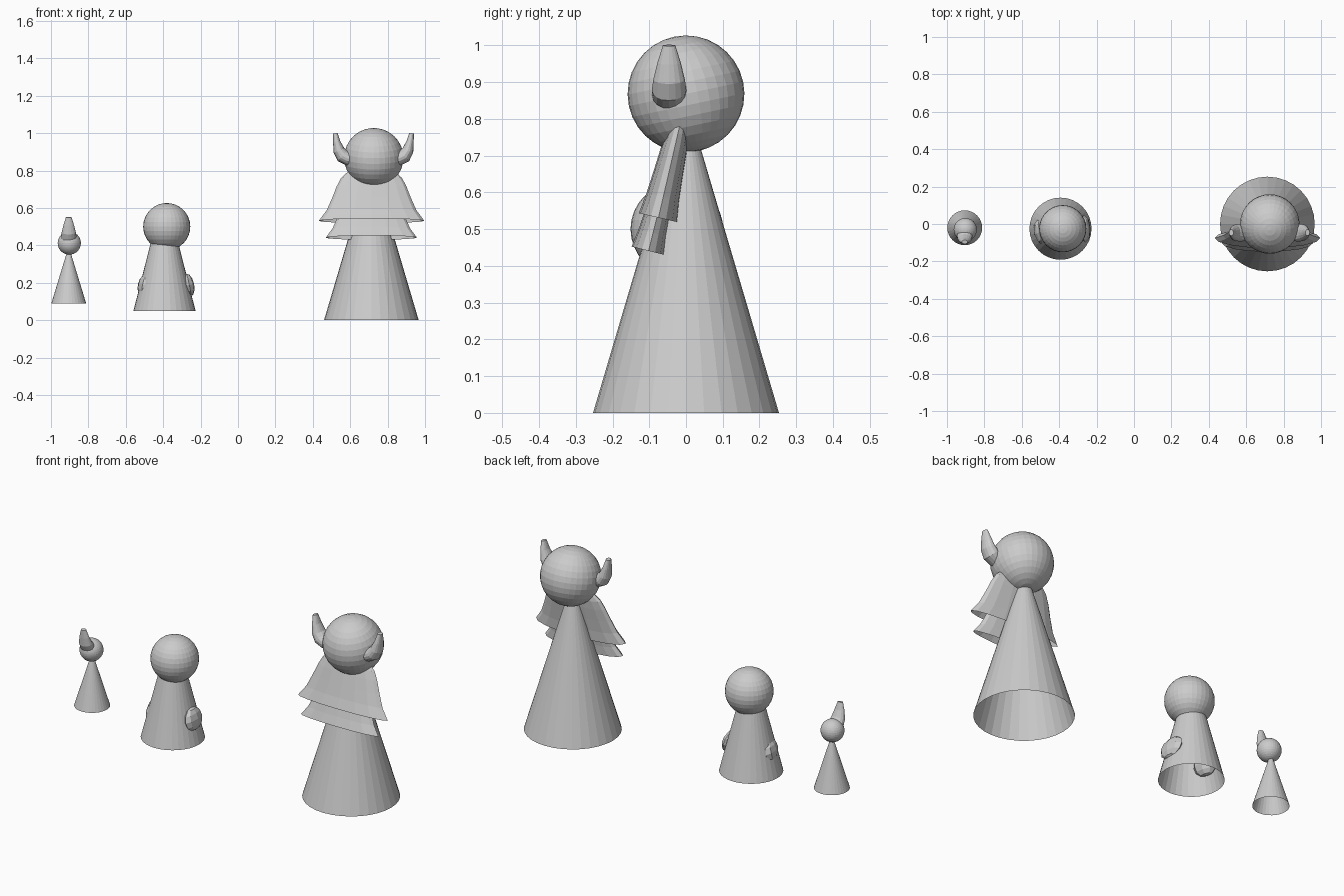
import bpy, bmesh
from math import sin, cos, pi, radians
from mathutils import Vector, Matrix

if "Cube" in bpy.data.objects:
    bpy.data.objects.remove(bpy.data.objects["Cube"])


def finish(name, bm):
    bmesh.ops.recalc_face_normals(bm, faces=bm.faces)
    me = bpy.data.meshes.new(name)
    bm.to_mesh(me)
    bm.free()
    ob = bpy.data.objects.new(name, me)
    bpy.context.collection.objects.link(ob)
    return ob


def loft(name, rings, cap_end=False):
    """Skin a list of equal-length point rings."""
    bm = bmesh.new()
    loops = [[bm.verts.new(p) for p in ring] for ring in rings]
    n = len(loops[0])
    for a, b in zip(loops, loops[1:]):
        for i in range(n):
            j = (i + 1) % n
            bm.faces.new((a[i], a[j], b[j], b[i]))
    if cap_end:
        bm.faces.new(loops[-1])
    bmesh.ops.remove_doubles(bm, verts=bm.verts, dist=1e-5)
    return finish(name, bm)


def cone(name, x, y, z0, z1, r0, r1):
    """Open-bottomed robe."""
    bm = bmesh.new()
    bmesh.ops.create_cone(bm, cap_ends=False, segments=32, radius1=r0, radius2=r1,
                          depth=z1 - z0,
                          matrix=Matrix.Translation((x, y, (z0 + z1) / 2)))
    bmesh.ops.remove_doubles(bm, verts=bm.verts, dist=1e-5)
    return finish(name, bm)


def ball(name, loc, size, rot=(0, 0, 0), u=32, v=16):
    bm = bmesh.new()
    bmesh.ops.create_uvsphere(bm, u_segments=u, v_segments=v, radius=1)
    ob = finish(name, bm)
    ob.location, ob.scale, ob.rotation_euler = loc, size, rot
    return ob


# Bent horn section: outward distance, height, in-plane radius, side radius
HORN = [(0.09, -0.012, 0.036, 0.044), (0.137, -0.008, 0.037, 0.046),
        (0.165, 0.006, 0.038, 0.047), (0.184, 0.035, 0.031, 0.043),
        (0.196, 0.08, 0.020, 0.032), (0.204, 0.128, 0.012, 0.017)]


def horn(name, origin, out, scale=1.0):
    out, up = Vector(out).normalized(), Vector((0, 0, 1))
    side = out.cross(up)
    pts = [out * d + up * h for d, h, _, _ in HORN]
    rings = []
    for k, (_, _, rn, rs) in enumerate(HORN):
        t = (pts[min(k + 1, len(pts) - 1)] - pts[max(k - 1, 0)]).normalized()
        nrm = t.cross(side)
        rings.append([Vector(origin) + scale * (pts[k] + nrm * rn * cos(a) + side * rs * sin(a))
                      for a in (2 * pi * i / 16 for i in range(16))])
    return loft(name, rings, True)


def cape(name, bottom, profile, flat, tilt):
    """Flattened open bell; profile = (height above rim, half width)."""
    rot = Matrix.Rotation(tilt, 4, 'X')
    rings = [[Vector(bottom) + rot @ Vector((r * cos(a), r * flat * sin(a), h))
              for a in (2 * pi * i / 16 for i in range(16))] for h, r in profile]
    return loft(name, rings)


# Small figure
cone("small_robe", -0.905, -0.02, 0.09, 0.395, 0.093, 0)
ball("small_head", (-0.902, -0.03, 0.412), (0.062,) * 3)
horn("small_snout", (-0.905, 0.083, 0.438), (0, -1, 0), 0.88)

# Middle figure
cone("middle_robe", -0.393, -0.025, 0.05, 0.46, 0.166, 0.062)
ball("middle_head", (-0.381, -0.025, 0.5), (0.126,) * 3)
ball("middle_hand_left", (-0.5, -0.045, 0.187), (0.034, 0.07, 0.06),
     (0, radians(12), radians(15)), 8, 6)
ball("middle_hand_right", (-0.264, -0.025, 0.188), (0.03, 0.075, 0.062),
     (0, radians(-12), radians(3)), 8, 6)

# Large figure
cone("large_robe", 0.713, 0, 0, 0.855, 0.253, 0)
ball("large_head", (0.726, 0, 0.868), (0.159,) * 3, (radians(12), 0, 0))
for label, s in (("right", 1), ("left", -1)):
    horn("large_ear_" + label, (0.724, -0.046, 0.872), (s, 0, 0))

# Two-tier cape hung in front
TIER = [(0, 0.282), (0.058, 0.24), (0.125, 0.211), (0.19, 0.186), (0.235, 0.163),
        (0.28, 0.115), (0.31, 0.05), (0.32, 0)]
cape("upper_cape", (0.714, -0.075, 0.531), TIER, 0.195, radians(-13))
cape("lower_cape", (0.713, -0.102, 0.441), [(h * 0.87, r * 0.865) for h, r in TIER],
     0.195, radians(-14))
